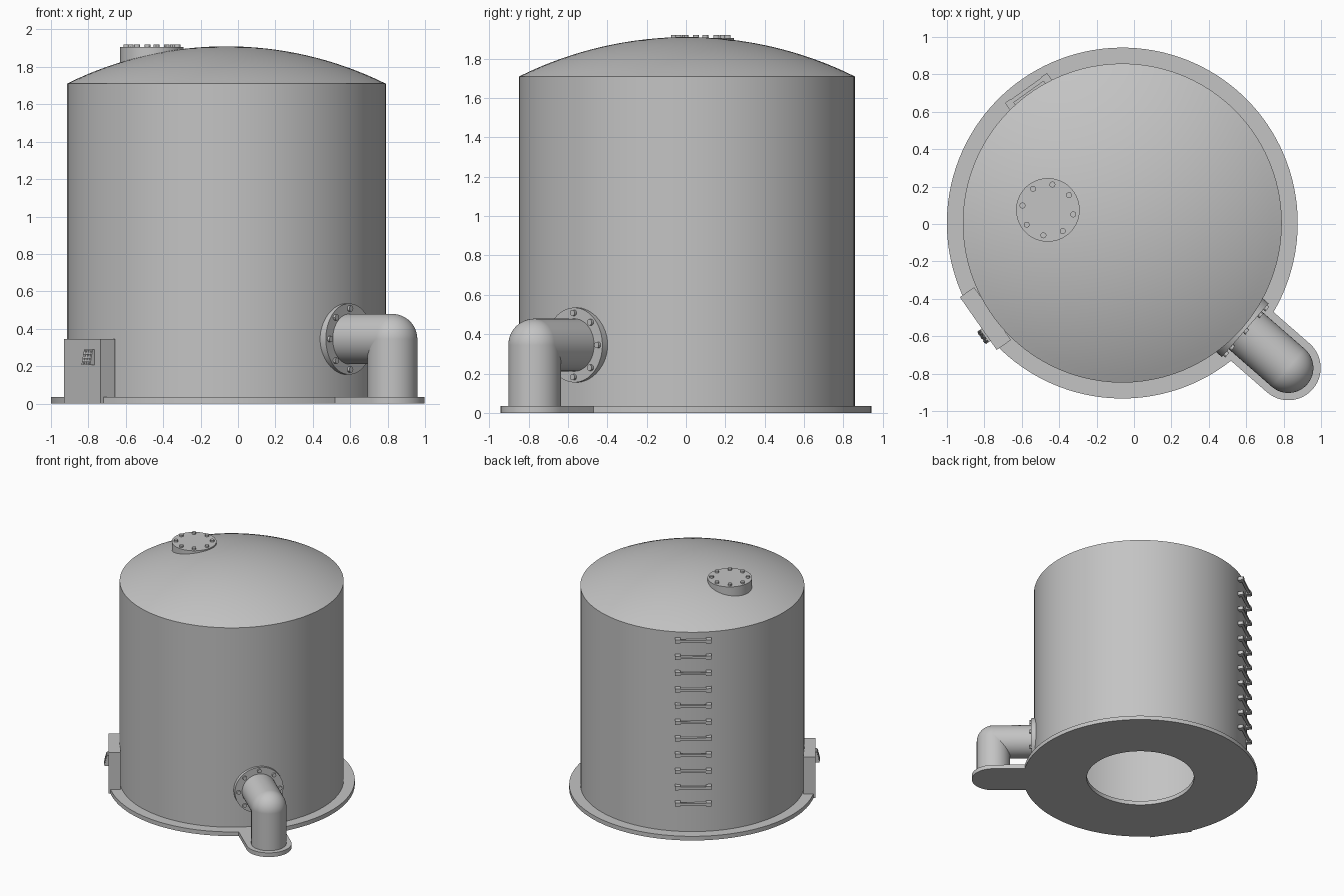
import bpy, bmesh, math
from math import sin, cos, radians, pi
from mathutils import Matrix, Vector

cube = bpy.data.objects.get("Cube")
if cube:
    bpy.data.objects.remove(cube, do_unlink=True)

grey = bpy.data.materials.new("plain_grey")
grey.use_nodes = True
colour = (0.55, 0.55, 0.55, 1)
grey.diffuse_color = colour
grey.node_tree.nodes["Principled BSDF"].inputs["Base Color"].default_value = colour

CENTRE = Vector((-0.0625, 0.005, 0))
WALL, BASE, PLATE = 0.853, 0.938, 0.035
RIM, TOP = 1.71, 1.91


def finish(name, bm, angle=0):
    """Turn a mesh built along local +x to the given bearing round the tank."""
    bmesh.ops.recalc_face_normals(bm, faces=bm.faces)
    mesh = bpy.data.meshes.new(name)
    bm.to_mesh(mesh)
    bm.free()
    mesh.materials.append(grey)
    obj = bpy.data.objects.new(name, mesh)
    obj.location = CENTRE
    obj.rotation_euler.z = radians(angle)
    bpy.context.collection.objects.link(obj)
    bpy.ops.object.select_all(action="DESELECT")
    obj.select_set(True)
    bpy.context.view_layer.objects.active = obj
    bpy.ops.object.shade_smooth_by_angle(angle=radians(30))
    return obj


def cylinder(bm, start, end, radius, sides=48):
    a, b = Vector(start), Vector(end)
    turn = (b - a).to_track_quat("Z", "Y").to_matrix().to_4x4()
    bmesh.ops.create_cone(bm, cap_ends=True, segments=sides, radius1=radius,
                          radius2=radius, depth=(b - a).length,
                          matrix=Matrix.Translation((a + b) / 2) @ turn)


def box(bm, low, high):
    low, high = Vector(low), Vector(high)
    size = Matrix.Diagonal((*(high - low), 1))
    return bmesh.ops.create_cube(bm, size=1, matrix=Matrix.Translation((low + high) / 2) @ size)["verts"]


# Base plate: a ring with a rounded lug under the outlet
OUTLET, REACH, LUG = -41.1, 1.178, 0.173
bm = bmesh.new()
meet = math.asin(LUG / BASE)
outline = [(BASE * cos(a), BASE * sin(a))
           for a in (meet + (2 * pi - 2 * meet) * i / 120 for i in range(121))]
outline += [(REACH + LUG * cos(a), LUG * sin(a))
            for a in (-pi / 2 + pi * i / 24 for i in range(25))]
loops = []
for x, y in outline:
    shrink = 0.43 / math.hypot(x, y)
    loops.append([bm.verts.new(p) for p in (
        (x, y, 0), (x, y, PLATE), (x * shrink, y * shrink, PLATE), (x * shrink, y * shrink, 0))])
for i, one in enumerate(loops):
    two = loops[(i + 1) % len(loops)]
    for j in range(4):
        k = (j + 1) % 4
        bm.faces.new((one[j], two[j], two[k], one[k]))
finish("base_plate", bm, OUTLET)

# Tank shell: hollow wall and domed roof, spun from a profile
bm = bmesh.new()
rise = TOP - RIM
dome = (WALL ** 2 + rise ** 2) / (2 * rise)
skin = 0.008


def roof(r):
    return TOP - dome + math.sqrt(dome ** 2 - r ** 2)


steps = [WALL * i / 16 for i in range(16, -1, -1)]
profile = [(WALL, PLATE)] + [(r, roof(r)) for r in steps]
profile += [(r * (1 - skin / WALL), roof(r) - skin) for r in reversed(steps)]
profile += [(WALL - skin, PLATE), (WALL, PLATE)]
verts = [bm.verts.new((r, 0, z)) for r, z in profile]
edges = [bm.edges.new(pair) for pair in zip(verts, verts[1:])]
bmesh.ops.spin(bm, geom=verts + edges, cent=(0, 0, 0), axis=(0, 0, 1),
               angle=2 * pi, steps=96, use_duplicate=False)
bmesh.ops.remove_doubles(bm, verts=bm.verts, dist=0.0001)
finish("tank_shell", bm)

# Outlet pipe: flange, horizontal run, ball elbow and drop
AXIS, PIPE = 0.345, 0.134
bm = bmesh.new()
cylinder(bm, (0.83, 0, AXIS), (0.872, 0, AXIS), 0.19, 64)
finish("outlet_flange", bm, OUTLET)

bm = bmesh.new()
for i in range(8):
    y, z = 0.163 * cos(i * pi / 4), AXIS + 0.163 * sin(i * pi / 4)
    cylinder(bm, (0.86, y, z), (0.887, y, z), 0.016, 12)
finish("outlet_bolts", bm, OUTLET)

# Pipe rings mitre at the elbow; the ball rounds the outer corner
bm = bmesh.new()
cylinder(bm, (0.86, 0, AXIS), (REACH, 0, AXIS), PIPE)
cylinder(bm, (REACH, 0, PLATE), (REACH, 0, AXIS), PIPE)
bmesh.ops.create_uvsphere(bm, u_segments=48, v_segments=24, radius=PIPE,
                          matrix=Matrix.Translation((REACH, 0, AXIS)))
finish("outlet_pipe", bm, OUTLET)

# Roof hatch with a ring of bolts
HATCH, LID = 0.404, 1.906
bm = bmesh.new()
cylinder(bm, (HATCH, 0, 1.8), (HATCH, 0, LID), 0.17, 64)
finish("roof_hatch", bm, 170)

bm = bmesh.new()
for i in range(8):
    x, y = HATCH + 0.138 * cos(i * pi / 4), 0.138 * sin(i * pi / 4)
    cylinder(bm, (x, y, LID - 0.01), (x, y, LID + 0.015), 0.016, 12)
finish("hatch_bolts", bm, 170)

# Ladder: eleven rungs, each a bar between two end brackets
bm = bmesh.new()
for i in range(11):
    z = 0.277 + 0.137 * i
    box(bm, (0.862, -0.11, z - 0.009), (0.884, 0.11, z + 0.009))
    for side in (-1, 1):
        y = side * 0.118
        box(bm, (0.838, y - 0.02, z - 0.015), (0.887, y + 0.02, z + 0.015))
finish("ladder_rungs", bm, 125.5)

# Control box at the foot of the wall
BOX = 214.9
bm = bmesh.new()
box(bm, (0.846, -0.172, 0), (0.939, 0.172, 0.345))
finish("control_box", bm, BOX)

# Sloped keypad with a grid of keys
bm = bmesh.new()
PAD_Y, LOW, HIGH = 0.073, 0.205, 0.29
FACE, LEAN = 0.95, 0.018
for v in box(bm, (0.93, PAD_Y - 0.04, LOW), (FACE, PAD_Y + 0.04, HIGH)):
    if v.co.x > 0.94 and v.co.z < 0.25:
        v.co.x += LEAN
for row in range(4):
    for column in range(3):
        y, z = PAD_Y + (column - 1) * 0.024, LOW + 0.013 + row * 0.02
        for v in box(bm, (FACE - 0.005, y - 0.008, z - 0.006), (FACE + 0.005, y + 0.008, z + 0.006)):
            v.co.x += LEAN * (HIGH - v.co.z) / (HIGH - LOW)
finish("keypad", bm, BOX)
